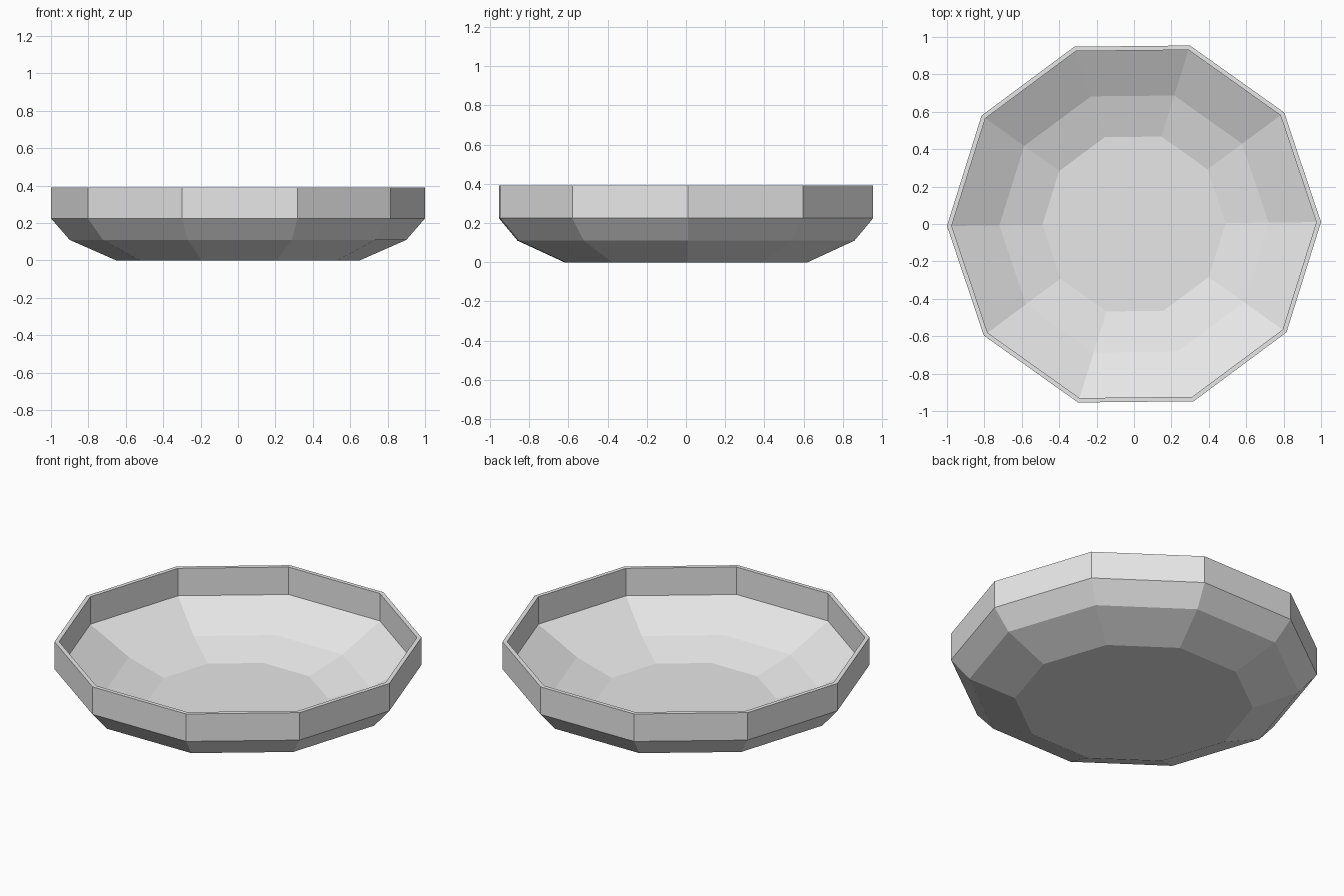
import bpy
import bmesh
from math import cos, sin, tau, radians

cube = bpy.data.objects.get("Cube")
if cube:
    bpy.data.objects.remove(cube, do_unlink=True)

SIDES = 10
TWIST = radians(0.6)

# Radius and height: outer base, up to the rim, down to the inner floor
PROFILE = [(0.65, 0), (0.9, 0.11), (1, 0.225), (1, 0.39),
           (0.975, 0.39), (0.975, 0.225), (0.72, 0.095), (0.49, 0.03)]


def make_material(name, value):
    mat = bpy.data.materials.new(name)
    mat.use_nodes = True
    colour = (value, value, value, 1)
    mat.diffuse_color = colour
    mat.node_tree.nodes["Principled BSDF"].inputs["Base Color"].default_value = colour
    return mat


def ring(bm, radius, height):
    angles = [TWIST + tau * i / SIDES for i in range(SIDES)]
    return [bm.verts.new((radius * cos(a), radius * sin(a), height)) for a in angles]


# Faceted ten-sided bowl with a thin upright rim
bm = bmesh.new()
rings = [ring(bm, r, z) for r, z in PROFILE]
for low, high in zip(rings, rings[1:]):
    for i in range(SIDES):
        j = (i + 1) % SIDES
        bm.faces.new((low[i], low[j], high[j], high[i]))

# Underside and inner floor
bm.faces.new(rings[0][::-1])
bm.faces.new(rings[-1])
bmesh.ops.recalc_face_normals(bm, faces=bm.faces)

mesh = bpy.data.meshes.new("bowl")
bm.to_mesh(mesh)
bm.free()
mesh.materials.append(make_material("light grey", 0.8))
bowl = bpy.data.objects.new("bowl", mesh)
bpy.context.collection.objects.link(bowl)
